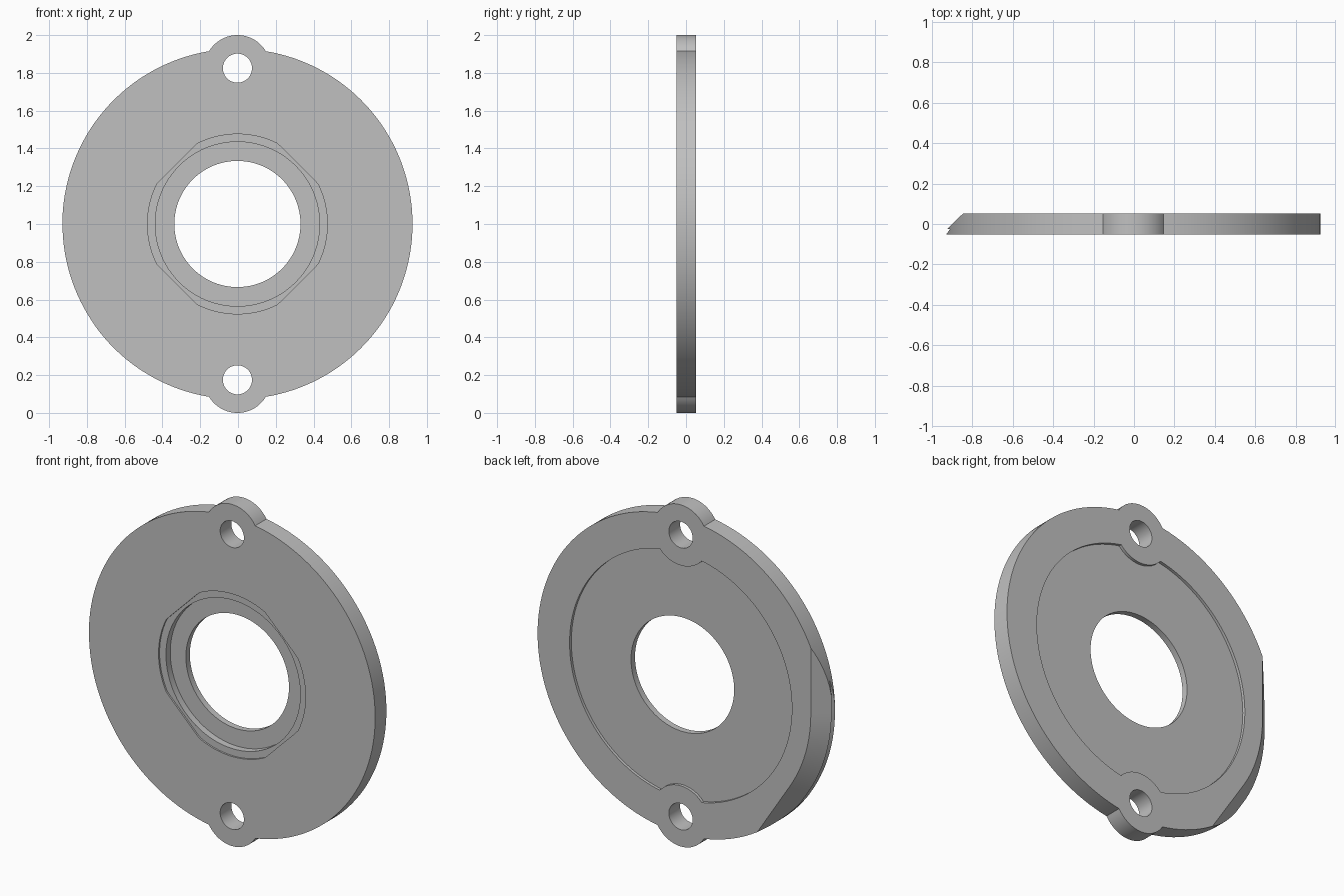
import bpy, bmesh
from math import sin, cos, pi, acos, atan2, radians

if "Cube" in bpy.data.objects:
    bpy.data.objects.remove(bpy.data.objects["Cube"], do_unlink=True)

CX, CZ = -0.003, 1.0             # plate centre
FRONT, BACK = -0.051, 0.053      # plate faces
EAR = 0.825                      # bolt hole distance from centre

grey = bpy.data.materials.new("light_grey")
grey.use_nodes = True
colour = (0.53, 0.53, 0.53, 1)
grey.diffuse_color = colour
grey.node_tree.nodes["Principled BSDF"].inputs["Base Color"].default_value = colour


def finish(name, bm):
    bmesh.ops.recalc_face_normals(bm, faces=bm.faces)
    mesh = bpy.data.meshes.new(name)
    bm.to_mesh(mesh)
    bm.free()
    mesh.materials.append(grey)
    obj = bpy.data.objects.new(name, mesh)
    bpy.context.collection.objects.link(obj)
    return obj


def prism(name, outline, y0, y1):
    """Extrude an (x, z) outline along y."""
    bm = bmesh.new()
    face = bm.faces.new([bm.verts.new((CX + x, y0, CZ + z)) for x, z in outline])
    new = bmesh.ops.extrude_face_region(bm, geom=[face])["geom"]
    moved = [v for v in new if isinstance(v, bmesh.types.BMVert)]
    bmesh.ops.translate(bm, verts=moved, vec=(0, y1 - y0, 0))
    return finish(name, bm)


def circle(radius, z=0, steps=96):
    return [(radius * cos(2 * pi * i / steps), z + radius * sin(2 * pi * i / steps))
            for i in range(steps)]


def eared(radius, ear, outward):
    """Large circle with a small arc bulging out (or in) at top and bottom."""
    phi = acos((radius ** 2 + EAR ** 2 - ear ** 2) / (2 * radius * EAR))
    side = [phi + (pi - 2 * phi) * i / 64 for i in range(65)]
    half = [(radius * sin(a), radius * cos(a)) for a in side]
    # angle of the join, seen from the ear centre and measured from its far end
    join = atan2(radius * sin(phi), (radius * cos(phi) - EAR) * outward)
    for i in range(1, 24):
        a = join * (1 - 2 * i / 24)
        half.append((ear * sin(a), -EAR - outward * ear * cos(a)))
    return half + [(-x, -z) for x, z in half]


def cut(target, cutter):
    cutter.hide_render = True
    mod = target.modifiers.new("cut", "BOOLEAN")
    mod.operation = "DIFFERENCE"
    mod.solver = "EXACT"
    mod.object = cutter
    bpy.context.view_layer.objects.active = target
    bpy.ops.object.modifier_apply(modifier=mod.name)
    bpy.data.objects.remove(cutter, do_unlink=True)


def flattened_ring(radius, flat, steps=96):
    """Circle with its four diagonals cut flat."""
    points = []
    for i in range(steps):
        a = 2 * pi * i / steps
        r = min(radius, flat / cos(a % (pi / 2) - pi / 4))
        points.append((r * cos(a), r * sin(a)))
    return points


def edge_cutter():
    """Bevel profile swept down one side, round an arc and off on a tangent."""
    profile = [(0.825, 0.07), (0.922, -0.025), (0.908, -0.025),
               (0.936, -0.065), (1.2, -0.065), (1.2, 0.07)]
    last = radians(213)
    path = [(pi, -0.6)] + [(pi + (last - pi) * i / 14, 0) for i in range(15)]
    path.append((last, 0.6))
    bm = bmesh.new()
    rings = []
    for a, t in path:
        rings.append([bm.verts.new((CX + r * cos(a) - t * sin(a), y,
                                    CZ + r * sin(a) + t * cos(a)))
                      for r, y in profile])
    n = len(profile)
    for lower, upper in zip(rings, rings[1:]):
        for i in range(n):
            j = (i + 1) % n
            bm.faces.new((lower[i], lower[j], upper[j], upper[i]))
    bm.faces.new(rings[0])
    bm.faces.new(rings[-1])
    return finish("edge_cutter", bm)


# Round plate with two bolt ears
plate = prism("flange_plate", eared(0.927, 0.175, 1), FRONT, BACK)

# Centre hole with a stepped seat in the front
cut(plate, prism("bore_cutter", circle(0.334), -0.2, 0.2))
cut(plate, prism("seat_cutter", circle(0.435), -0.2, FRONT + 0.05))
cut(plate, prism("lip_cutter", flattened_ring(0.476, 0.452), -0.2, FRONT + 0.01))

# Shallow back recess that leaves bosses round the bolt holes
cut(plate, prism("recess_cutter", eared(0.72, 0.18, -1), BACK - 0.017, 0.2))

# Bolt holes
for z in (EAR, -EAR):
    cut(plate, prism("bolt_cutter", circle(0.077, z, 48), -0.2, 0.2))

# Bevelled clearance on one side
cut(plate, edge_cutter())

bpy.ops.object.select_all(action="DESELECT")
plate.select_set(True)
bpy.context.view_layer.objects.active = plate
bpy.ops.object.shade_smooth_by_angle(angle=radians(25))
